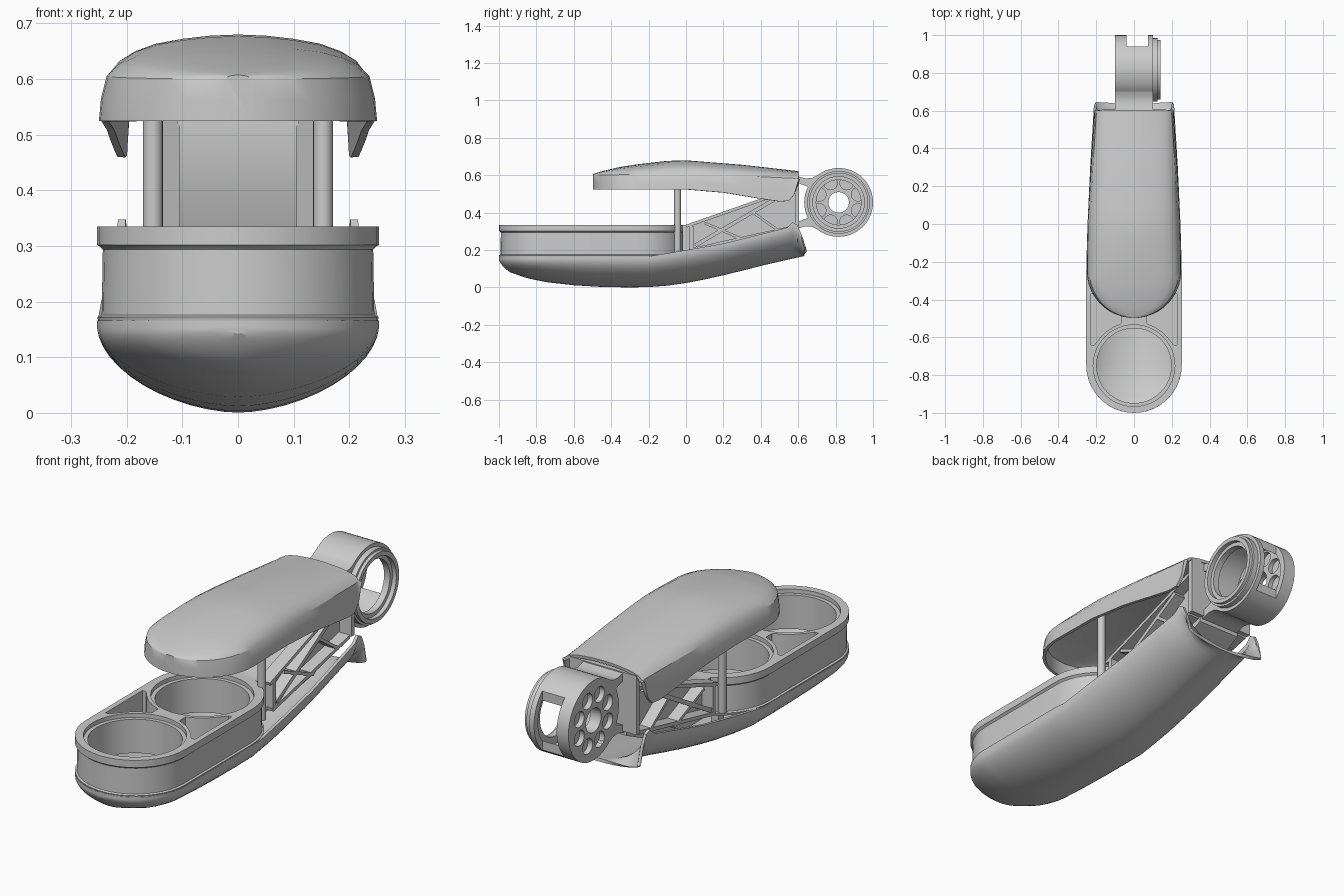
import bpy, bmesh
from math import sin, cos, pi, sqrt, radians

if "Cube" in bpy.data.objects:
    bpy.data.objects.remove(bpy.data.objects["Cube"])


def loft(name, rings, closed=True, loop=False, caps=(True, True)):
    """Skin a list of point rings into one mesh."""
    bm = bmesh.new()
    vr = [[bm.verts.new(p) for p in r] for r in rings]
    n = len(rings[0])
    for i in range(len(vr) if loop else len(vr) - 1):
        a, b = vr[i], vr[(i + 1) % len(vr)]
        for j in range(n if closed else n - 1):
            k = (j + 1) % n
            bm.faces.new((a[j], a[k], b[k], b[j]))
    if not loop:
        if caps[0]:
            bm.faces.new(vr[0])
        if caps[1]:
            bm.faces.new(vr[-1])
    bmesh.ops.recalc_face_normals(bm, faces=bm.faces)
    me = bpy.data.meshes.new(name)
    bm.to_mesh(me)
    bm.free()
    ob = bpy.data.objects.new(name, me)
    bpy.context.collection.objects.link(ob)
    return ob


def prism(name, pts, axis, a, b):
    """Extrude a 2D outline along x (points are y, z) or z (points are x, y)."""
    put = (lambda p, t: (t, p[0], p[1])) if axis == 'x' else (lambda p, t: (p[0], p[1], t))
    return loft(name, [[put(p, t) for p in pts] for t in (a, b)])


def disc(u, v, r, n=48):
    return [(u + r * cos(2 * pi * i / n), v + r * sin(2 * pi * i / n)) for i in range(n)]


def rect(u0, u1, v0, v1):
    return [(u0, v0), (u1, v0), (u1, v1), (u0, v1)]


def bar(p, q, t):
    """Outline of a strip of thickness t from p to q."""
    dy, dz = q[0] - p[0], q[1] - p[1]
    l = sqrt(dy * dy + dz * dz)
    ny, nz = -dz / l * t / 2, dy / l * t / 2
    return [(p[0] + ny, p[1] + nz), (q[0] + ny, q[1] + nz),
            (q[0] - ny, q[1] - nz), (p[0] - ny, p[1] - nz)]


def apply_mod(ob, kind, **props):
    m = ob.modifiers.new(kind, kind)
    for k, v in props.items():
        setattr(m, k, v)
    bpy.context.view_layer.objects.active = ob
    bpy.ops.object.modifier_apply(modifier=m.name)


def cut(ob, cutters):
    for c in cutters:
        apply_mod(ob, 'BOOLEAN', operation='DIFFERENCE', solver='EXACT', object=c)
        bpy.data.objects.remove(c)


def interp(table, y):
    """Piecewise linear lookup of a (y, value) table."""
    for (y0, v0), (y1, v1) in zip(table, table[1:]):
        if y <= y1:
            return v0 + (v1 - v0) * max(0, (y - y0) / (y1 - y0))
    return table[-1][1]


def stations(yc, r, rest):
    """Stations along y: closely spaced around the round nose, then as listed."""
    return [yc - r * cos(0.1 + (pi / 2 - 0.1) * i / 10) for i in range(11)] + rest


def half_width(y, yc, r, table):
    return sqrt(r * r - (y - yc) ** 2) if y < yc else interp(table, y)


# Lower cover: open trough with a rounded nose
edge = [(-1, .166), (-.2, .166), (0, .2), (.2, .235), (.54, .32), (.57, .348), (.595, .335), (.615, .29), (.632, .22)]
keel = [(-1, .145), (-.985, .12), (-.95, .085), (-.85, .05), (-.75, .029), (-.6, .012), (-.45, .003),
        (-.27, 0), (-.15, .004), (-.03, .018), (.1, .043), (.25, .077), (.45, .128), (.632, .168)]
wid = [(-.75, .253), (-.2, .252), (0, .246), (.3, .232), (.632, .212)]
rings = []
for y in stations(-.747, .253, [-.6, -.45, -.3, -.2, -.1, 0, .1, .2, .3, .42, .54, .57, .595, .615, .632]):
    w, ze, zb = half_width(y, -.747, .253, wid), interp(edge, y), interp(keel, y)
    lip = min(.015, (ze - zb) / 2)
    ring = [(-w, y, ze)]
    for i in range(25):
        t = pi * i / 24
        c, s = cos(t), sin(t)
        x = -w * (abs(c) ** 1.14) * (1 if c > 0 else -1)
        ring.append((x, y, ze - lip - (ze - lip - zb) * max(s, 0) ** 1.14))
    rings.append(ring + [(w, y, ze)])
cover = loft("lower_cover", rings, closed=False, caps=(True, False))
apply_mod(cover, 'SOLIDIFY', thickness=.014, offset=-1)

# Upper cover: upright skirt below a shallow dome
edge = [(-.5, .525), (0, .525), (.2, .508), (.4, .475), (.5, .46), (.55, .463), (.58, .5), (.602, .58)]
crease = [(-.5, .6), (-.25, .605), (.1, .605), (.6, .583)]
ridge = [(-.5, .606), (-.45, .622), (-.35, .645), (-.25, .66), (-.1, .677), (0, .68), (.3, .656), (.602, .622)]
wid = [(-.25, .25), (0, .246), (.3, .23), (.602, .21)]
dome = [(.86, .38), (.75, .6), (.6, .78), (.4, .9), (.2, .975)]
rings = []
for y in stations(-.248, .25, [-.1, 0, .1, .2, .3, .4, .5, .55, .565, .58, .59, .602]):
    w = half_width(y, -.248, .25, wid)
    ze, zc, zr = interp(edge, y), interp(crease, y), interp(ridge, y)
    half = [(w, ze), (.985 * w, ze + (zc - ze) * .5), (.945 * w, zc)]
    half += [(u * w, zc + v * (zr - zc)) for u, v in dome]
    rings.append([(-x, y, z) for x, z in half] + [(0, y, zr)] + [(x, y, z) for x, z in reversed(half)])
cover = loft("upper_cover", rings, closed=False, caps=(True, False))
apply_mod(cover, 'SOLIDIFY', thickness=.014, offset=-1)


# Double-cup housing: stepped stadium with two bores and side pockets
def stadium(r, z, n=20):
    pts = [(r * cos(pi * i / n), -.25 + r * sin(pi * i / n), z) for i in range(n + 1)]
    return pts + [(-r * cos(pi * i / n), -.747 - r * sin(pi * i / n), z) for i in range(n + 1)]


housing = loft("cup_housing", [stadium(r, z) for r, z in
               [(.25, .16), (.253, .172), (.245, .176), (.243, .294), (.247, .298), (.253, .302), (.253, .335)]])
cutters = []
for yc in (-.75, -.26):
    cutters += [prism("bore", disc(0, yc, .198), 'z', .1, .4),
                prism("rebate", disc(0, yc, .216), 'z', .316, .4)]
for s in (-1, 1):
    xs = (.07, .11, .15, .185, .21, .228)
    off = [.245 - sqrt(max(.233 ** 2 - x * x, .0121)) for x in xs]
    pocket = [(s * x, -.505 - o) for x, o in zip(xs, off)] + [(s * x, -.505 + o) for x, o in zip(xs[::-1], off[::-1])]
    cutters.append(prism("pocket", pocket, 'z', .2, .4))
cut(housing, cutters)
prism("cup_bracket", rect(-.02, .02, -.25, -.21), 'z', .01, .2)

# Inner spine rising to the rear, with an end plate
prism("spine", [(-.02, .17), (-.02, .335), (.03, .335), (.5, .5), (.59, .58), (.59, .3), (.4, .21), (.15, .165)],
      'x', -.11, .11)
prism("end_plate", rect(.583, .605, .325, .597), 'x', -.17, .17)

# Posts, truss ribs and sloping flanges on both sides
ribs = [((0, .327), (.58, .53), .016), ((.05, .225), (.48, .475), .02), ((.1, .345), (.32, .25), .014),
        ((.03, .2), (.03, .33), .02), ((.36, .4), (.5, .3), .014), ((.02, .2), (.58, .325), .016)]
for s, side in ((-1, "left"), (1, "right")):
    prism("post_" + side, disc(s * .153, -.045, .018, 20), 'z', .18, .64)
    for i, (p, q, t) in enumerate(ribs):
        prism(f"rib_{side}_{i + 1}", bar(p, q, t), 'x', s * .105, s * .165)

# Wrist hub: turned profile (x, radius) around the cross axis
HY, HZ = .816, .455
prof = [(-.1, .184), (.1, .184), (.1, .168), (.125, .168), (.125, .158), (.14, .158), (.14, .138), (.12, .138),
        (.12, .12), (.09, .12), (.09, .155), (-.045, .155), (-.045, .055), (-.1, .055)]
hub = loft("wrist_hub", [[(x, HY + r * cos(2 * pi * i / 48), HZ + r * sin(2 * pi * i / 48)) for x, r in prof]
                         for i in range(48)], loop=True)
cutters = [prism("window", rect(.94, 1.1, HZ - .14, HZ + .14), 'x', -.04, .075)]
for i in range(8):
    a = 2 * pi * (i + .5) / 8
    for x0, x1 in ((-.12, -.076), (-.066, -.02)):
        cutters.append(prism("hole", disc(HY + .112 * cos(a), HZ + .112 * sin(a), .036, 20), 'x', x0, x1))
cut(hub, cutters)

# Neck webs joining the hub to the end plate
for s, part in ((1, "upper"), (-1, "lower")):
    pts = [(.595, .14), (.64, .128), (.675, .131), (.71, .148), (.7, .12), (.66, .08), (.595, .105)]
    prism("neck_" + part, [(y, HZ + s * z) for y, z in pts], 'x', -.1, .1)

# Shading
for ob in bpy.context.scene.objects:
    ob.select_set(True)
bpy.context.view_layer.objects.active = hub
bpy.ops.object.shade_smooth_by_angle(angle=radians(28))
